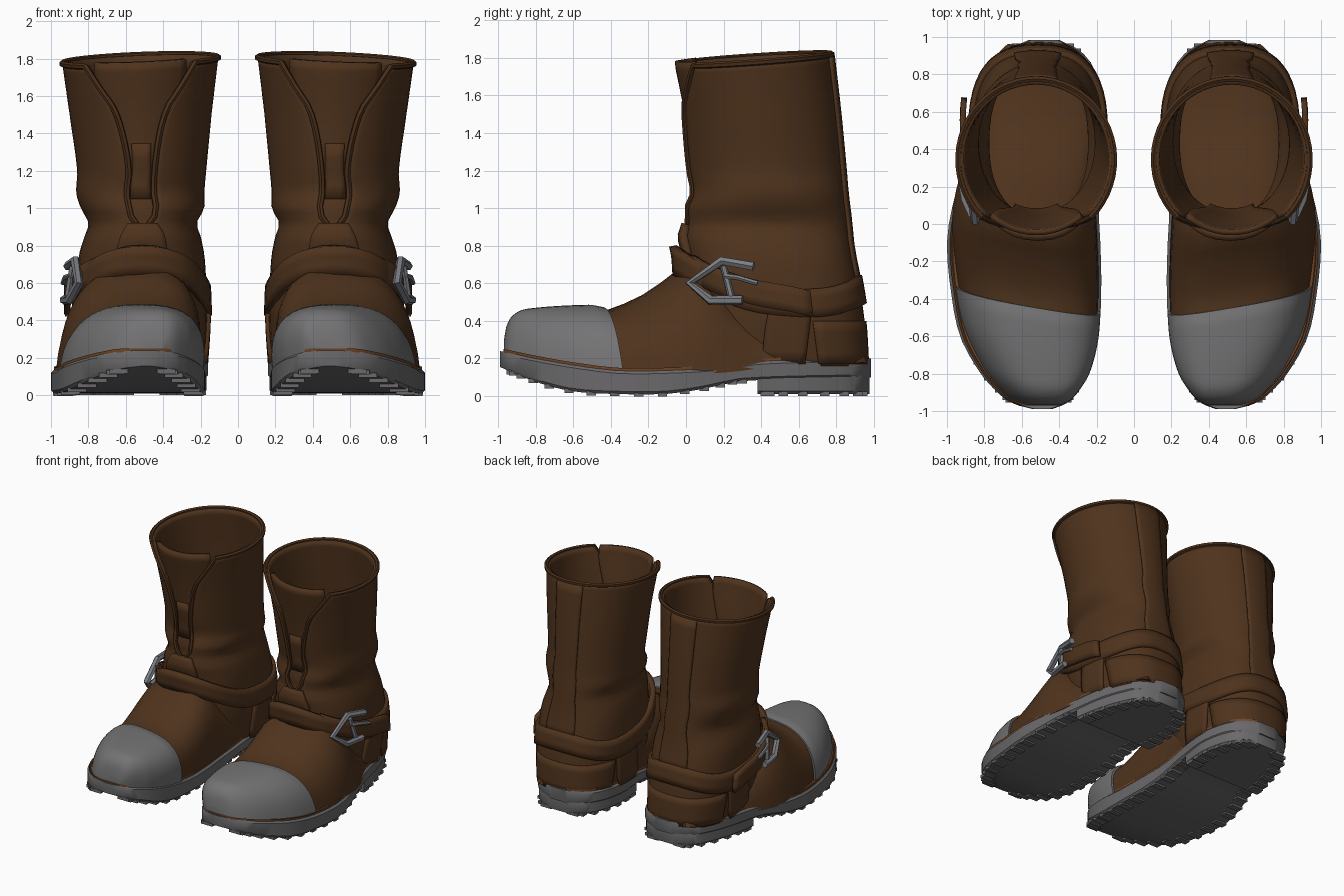
import bpy, bmesh, math
from math import sin, cos, pi
from mathutils import Matrix, Vector

if "Cube" in bpy.data.objects:
    bpy.data.objects.remove(bpy.data.objects["Cube"])


def material(name, rgb):
    m = bpy.data.materials.new(name)
    m.use_nodes = True
    m.diffuse_color = (*rgb, 1)
    m.node_tree.nodes["Principled BSDF"].inputs["Base Color"].default_value = (*rgb, 1)
    return m


LEATHER = material("brown leather", (0.078, 0.033, 0.012))
TRIM = material("dark leather trim", (0.068, 0.028, 0.01))
WELT = material("tan welt", (0.16, 0.06, 0.02))
STEEL = material("grey toe steel", (0.175, 0.17, 0.175))
RUBBER = material("grey rubber", (0.145, 0.14, 0.145))
BUCKLE = material("buckle metal", (0.2, 0.21, 0.235))


def curve_of(table):
    """Smooth interpolation through rows of (key, values...)."""
    def slope(i, c):
        a, b = table[max(i - 1, 0)], table[min(i + 1, len(table) - 1)]
        return (b[c] - a[c]) / (b[0] - a[0])

    def at(k, c=1):
        k = min(max(k, table[0][0]), table[-1][0])
        i = max(j for j in range(len(table) - 1) if table[j][0] <= k)
        p, q = table[i], table[i + 1]
        w = q[0] - p[0]
        t = (k - p[0]) / w
        s = t * t * (3 - 2 * t)
        return (p[c] * (1 - s) + q[c] * s + w * t * (1 - t)
                * ((1 - t) * slope(i, c) - t * slope(i + 1, c)))
    return at


# Sole outline (y, inner x, outer x) and heights along y
outline = curve_of([(-.99, .44, .54), (-.96, .36, .65), (-.9, .3, .73), (-.8, .24, .82),
                    (-.6, .19, .93), (-.35, .175, .98), (-.1, .18, 1), (.1, .19, .97),
                    (.35, .18, .9), (.6, .16, .85), (.8, .2, .78), (.92, .28, .7), (.985, .4, .56)])
sole_low = curve_of([(-.99, .155), (-.9, .115), (-.75, .06), (-.6, .025), (-.4, .012),
                     (-.1, .012), (.1, .04), (.3, .08), (.98, .1)])
sole_high = curve_of([(-.99, .24), (-.8, .2), (-.6, .165), (-.35, .135), (0, .14),
                      (.2, .155), (.4, .185), (.98, .2)])
foot_high = curve_of([(-.96, .25), (-.94, .36), (-.9, .42), (-.83, .45), (-.5, .472),
                      (-.4, .46), (-.3, .5), (-.2, .55), (-.1, .62), (0, .69), (.1, .67),
                      (.2, .55), (.4, .4), (.6, .33), (.9, .3)])
# Shaft rings (z, front y, back y, inner x, outer x)
shaft_ring = curve_of([(.16, .1, .965, .18, .83), (.4, .03, .95, .165, .86), (.6, .02, .92, .17, .86),
                       (.75, .01, .89, .18, .85), (.85, -.01, .875, .2, .82), (.92, .01, .87, .22, .8),
                       (1, 0, .86, .18, .84), (1.08, .03, .85, .18, .865), (1.2, .01, .84, .17, .86),
                       (1.5, -.03, .81, .14, .9), (1.79, -.085, .775, .105, .94)])
gap = curve_of([(.88, 0), (.95, .17), (1.2, .2), (1.4, .27), (1.55, .38), (1.65, .55), (1.79, .78)])
TOP = 1.79


def finish(name, mesh, mat, thick=0):
    """Adds the part, thickens it inwards and mirrors it to the other boot."""
    ob = bpy.data.objects.new(name, mesh)
    mesh.materials.clear()
    mesh.materials.append(mat)
    bpy.context.collection.objects.link(ob)
    if thick:
        mod = ob.modifiers.new("thickness", "SOLIDIFY")
        mod.thickness, mod.offset = thick, -1
    mod = ob.modifiers.new("pair", "MIRROR")
    mod.use_mirror_merge = False
    return ob


def loft(name, rings, mat):
    bm = bmesh.new()
    rows = [[bm.verts.new(p) for p in r] for r in rings]
    n = len(rows[0])
    for a, b in zip(rows, rows[1:]):
        for i in range(n):
            bm.faces.new((a[i], a[(i + 1) % n], b[(i + 1) % n], b[i]))
    bm.faces.new(rows[0])
    bm.faces.new(rows[-1])
    bmesh.ops.recalc_face_normals(bm, faces=bm.faces)
    me = bpy.data.meshes.new(name)
    bm.to_mesh(me)
    bm.free()
    return finish(name, me, mat)


def spread(a, b, n):
    """Values from a to b, closer together at both ends."""
    return [a + (b - a) * (1 - cos(pi * i / n)) / 2 for i in range(n + 1)]


def slab(name, y0, y1, low, high, grow, mat):
    rings = []
    for y in spread(y0, y1, 32):
        l, r, b, t = outline(y) - grow, outline(y, 2) + grow, low(y), high(y)
        c = .015
        rings.append([(l + c, y, b), (r - c, y, b), (r, y, b + c), (r, y, t - c),
                      (r - c, y, t), (l + c, y, t), (l, y, t - c), (l, y, b + c)])
    return loft(name, rings, mat)


def foot(name, y0, y1, grow, mat):
    rings = []
    for y in spread(y0, y1, 30):
        l, r = outline(y * 1.025) + .025, outline(y * 1.025, 2) - .025
        base = sole_high(y) - .02
        w, h = (r - l) / 2 + grow, foot_high(y) + grow - base
        shear = .17 * min(1, max(0, (y + .95) / .5))
        ring = []
        for i in range(25):
            a = pi * i / 24
            s = sin(a) ** .75
            x = (l + r) / 2 - .05 * s + w * math.copysign(abs(cos(a)) ** .75, cos(a))
            ring.append((x, y - grow + shear * (x - .55) + .25 * shear * (1 - s), base + h * s))
        rings.append(ring)
    return loft(name, rings, mat)


def surf(a, z, off=0):
    """Point on the shaft: angle a runs from the front round the outer side."""
    f, b, l, r = (shaft_ring(z, c) for c in (1, 2, 3, 4))
    e = .8 + .2 * min(1, max(0, (z - .7) / .5))
    x = (l + r) / 2 + ((r - l) / 2 + off) * math.copysign(abs(sin(a)) ** e, sin(a))
    y = (f + b) / 2 - ((b - f) / 2 + off) * math.copysign(abs(cos(a)) ** e, cos(a))
    tilt = max(0, z - 1.2) / .6
    return Vector((x, y, z + tilt * (.07 * (y - .35) - .04 * (x - .52))))


def patch(name, shape, nu, nv, thick, mat):
    """Sheet laid over the shaft; shape(u, v) gives angle, height and offset."""
    bm = bmesh.new()
    g = [[bm.verts.new(surf(*shape(i / nu, j / nv))) for i in range(nu + 1)]
         for j in range(nv + 1)]
    for j in range(nv):
        for i in range(nu):
            bm.faces.new((g[j][i], g[j][i + 1], g[j + 1][i + 1], g[j + 1][i]))
    bmesh.ops.remove_doubles(bm, verts=bm.verts, dist=.0001)
    me = bpy.data.meshes.new(name)
    bm.to_mesh(me)
    bm.free()
    return finish(name, me, mat, thick)


def tube(name, points, radius, mat):
    cu = bpy.data.curves.new(name, "CURVE")
    cu.dimensions, cu.bevel_depth, cu.bevel_resolution = "3D", radius, 1
    cu.use_fill_caps = True
    sp = cu.splines.new("POLY")
    sp.points.add(len(points) - 1)
    for p, co in zip(sp.points, points):
        p.co = (*co, 1)
    tmp = bpy.data.objects.new(name, cu)
    me = bpy.data.meshes.new_from_object(tmp)
    bpy.data.objects.remove(tmp)
    return finish(name, me, mat)


# Sole, heel block and welt
slab("sole", -.99, .985, sole_low, sole_high, 0, RUBBER)
slab("heel_block", .38, .975, lambda y: .012, lambda y: .13, -.008, RUBBER)
slab("welt", -.97, .965, sole_high, lambda y: sole_high(y) + .01, -.015, WELT)

# Shallow tread lugs round the edge
bm = bmesh.new()
for y0, y1, n, low in ((-.93, .3, 15, sole_low), (.42, .94, 7, lambda y: .012)):
    for y in spread(y0, y1, n):
        for c, d in ((1, 1), (2, -1)):
            place = Matrix.Translation((outline(y, c) + d * .06, y, low(y)))
            bmesh.ops.create_cube(bm, size=1, matrix=place @ Matrix.Diagonal((.1, .05, .024, 1)))
me = bpy.data.meshes.new("tread_lugs")
bm.to_mesh(me)
bm.free()
finish("tread_lugs", me, RUBBER)

# Foot and toe cap
foot("foot_upper", -.955, .9, 0, LEATHER)
foot("toe_cap", -.955, -.43, .014, STEEL)


# Shaft with a front opening, tongue and rolled edge
def shaft_shape(u, v):
    z = .16 + (TOP - .16) * v
    return gap(z) + u * 2 * (pi - gap(z)), z, 0


patch("shaft", shaft_shape, 48, 40, .03, LEATHER)
patch("tongue", lambda u, v: ((u - .5) * (.7 + 1.0 * v * v * (1 - v ** 8 * .35)), .8 + 1.01 * v, -.025),
      12, 20, .03, LEATHER)
heights = [.9 + (TOP - .9) * i / 16 for i in range(17)]
edge = [surf(gap(z), z) for z in heights]
edge += [surf(*shaft_shape(i / 40, 1)) for i in range(1, 40)]
edge += [surf(-gap(z), z) for z in reversed(heights)]
tube("rolled_edge", edge, .017, TRIM)

# Sewn panels
patch("back_strip", lambda u, v: (pi + (u - .5) * .55, .6 + 1.18 * v, .016), 8, 16, .02, LEATHER)
patch("heel_counter", lambda u, v: (pi + (u - .5) * 2.5, .17 + .23 * v, .01), 20, 4, .02, LEATHER)
patch("tongue_strip", lambda u, v: ((u - .5) * .3, 1.05 + .3 * v, -.01), 4, 4, .02, LEATHER)
patch("front_tab", lambda u, v: ((u - .5) * (.62 - .2 * v ** 4), .74 + .18 * v, .035), 8, 6, .05, LEATHER)
for name, side in (("outer_side_strap", 1), ("inner_side_strap", -1)):
    patch(name, lambda u, v: (side * (1.55 + .18 * v) + (u - .5) * .36, .17 + .34 * v, .02),
          6, 5, .03, LEATHER)


# Ankle strap dipping at the sides, its tail and the buckle
def strap_height(a):
    return .575 + .075 * cos(a) + .07 * cos(2 * a)


patch("ankle_strap", lambda u, v: (2 * pi * u, strap_height(2 * pi * u) + (v - .5) * .15,
                                   .025 + .065 * max(0, cos(2 * pi * u)) ** 3), 48, 3, .04, LEATHER)
patch("strap_tail", lambda u, v: (.55 + 1.3 * u, .68 - .19 * u + (v - .5) * .14, .045 + .03 * u),
      14, 3, .03, LEATHER)
tube("buckle_frame", [(.91, .36, .69), (.87, .19, .72), (.85, .02, .6), (.9, .13, .51),
                      (.93, .3, .51)], .025, BUCKLE)
tube("buckle_bar", [(.885, .2, .69), (.91, .24, .53)], .018, BUCKLE)
tube("buckle_prong", [(.895, .2, .64), (.925, .28, .63), (.935, .38, .6)], .014, BUCKLE)

# Smooth shading with crisp edges
for ob in bpy.context.scene.objects:
    if ob.type == "MESH":
        ob.select_set(True)
        bpy.context.view_layer.objects.active = ob
bpy.ops.object.shade_smooth_by_angle(angle=math.radians(35))
